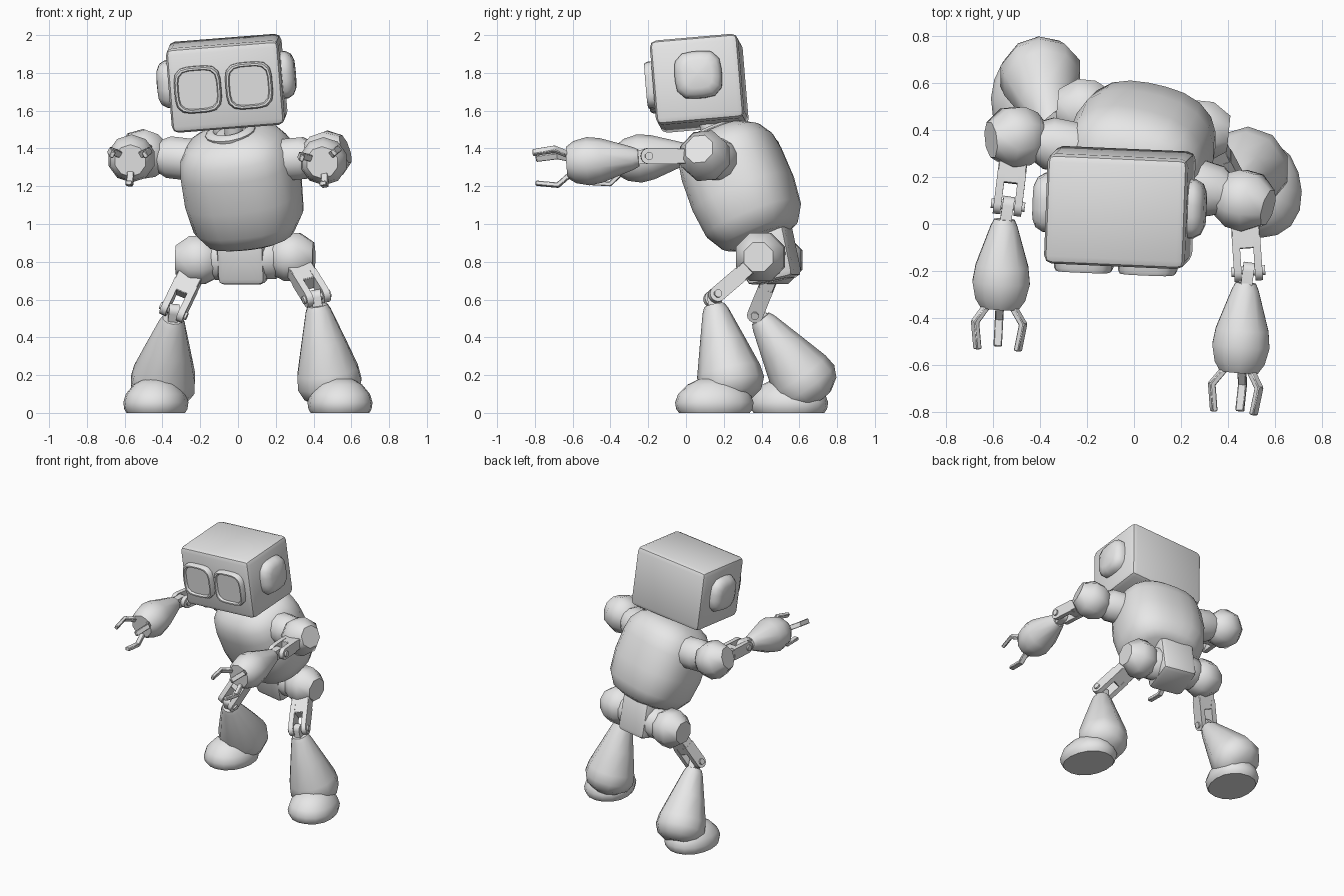
import bpy, bmesh
from math import cos, sin, pi, radians
from mathutils import Vector, Matrix, Euler

cube = bpy.data.objects.get("Cube")
if cube:
    bpy.data.objects.remove(cube, do_unlink=True)

GREY = bpy.data.materials.new("plain grey")
GREY.use_nodes = True
GREY.diffuse_color = (0.8, 0.8, 0.8, 1)
GREY.node_tree.nodes["Principled BSDF"].inputs["Base Color"].default_value = (0.8, 0.8, 0.8, 1)


def finish(name, bm, matrix, angle):
    bmesh.ops.recalc_face_normals(bm, faces=bm.faces)
    me = bpy.data.meshes.new(name)
    bm.to_mesh(me)
    bm.free()
    me.materials.append(GREY)
    me.shade_smooth()
    me.set_sharp_from_angle(angle=radians(angle))
    ob = bpy.data.objects.new(name, me)
    ob.matrix_world = matrix
    bpy.context.collection.objects.link(ob)
    return ob


def frame(a, b):
    """Matrix at a whose z axis points to b and whose x axis stays near world x."""
    a, b = Vector(a), Vector(b)
    z = (b - a).normalized()
    hint = Vector((1, 0, 0)) if abs(z.x) < 0.8 else Vector((0, 1, 0))
    x = (hint - z * hint.dot(z)).normalized()
    m = Matrix((x, z.cross(x), z)).transposed().to_4x4()
    m.translation = a
    return m


def pose(loc, pitch, roll, yaw):
    rot = Euler((radians(pitch), radians(roll), radians(yaw)))
    return Matrix.Translation(loc) @ rot.to_matrix().to_4x4()


def turned(name, profile, matrix, segs=8, sx=1, sy=1, power=2, angle=50):
    """Stacked rings (height, radius) with a round or squarish section."""
    bm = bmesh.new()
    rings = []
    for h, r in profile:
        ring = []
        for i in range(segs):
            t = 2 * pi * (i + 0.5) / segs
            c, s = cos(t), sin(t)
            k = r / (abs(c) ** power + abs(s) ** power) ** (1 / power)
            ring.append(bm.verts.new((k * c * sx, k * s * sy, h)))
        rings.append(ring)
    for lo, hi in zip(rings, rings[1:]):
        for i in range(segs):
            j = (i + 1) % segs
            bm.faces.new((lo[i], lo[j], hi[j], hi[i]))
    bm.faces.new(rings[0])
    bm.faces.new(rings[-1])
    return finish(name, bm, matrix, angle)


def box(name, size, matrix, bevel=0.0, segs=1):
    bm = bmesh.new()
    bmesh.ops.create_cube(bm, size=1, matrix=Matrix.Diagonal((*size, 1)))
    if bevel:
        bmesh.ops.bevel(bm, geom=bm.edges[:], offset=bevel, segments=segs,
                        profile=0.5, affect='EDGES')
    return finish(name, bm, matrix, 40)


def bar(name, a, b, width, depth):
    a, b = Vector(a), Vector(b)
    m = frame(a, b)
    m.translation = (a + b) / 2
    return box(name, (width, depth, (b - a).length), m, 0.004)


def plate(name, a, b, width, thick, offset=0):
    """Flat link from a to b, rounded at b, facing sideways."""
    length, w = (Vector(b) - Vector(a)).length, width / 2
    pts = [(w, 0)] + [(w * cos(i * pi / 8), length + w * sin(i * pi / 8)) for i in range(9)] + [(-w, 0)]
    bm = bmesh.new()
    face = bm.faces.new([bm.verts.new((offset - thick / 2, y, z)) for y, z in pts])
    ext = bmesh.ops.extrude_face_region(bm, geom=[face])
    moved = [v for v in ext["geom"] if isinstance(v, bmesh.types.BMVert)]
    bmesh.ops.translate(bm, verts=moved, vec=(thick, 0, 0))
    return finish(name, bm, frame(a, b), 30)


def joint(name, ball, knee, end, width):
    """Fork from the ball, tongue from the next limb, and a pin through both."""
    ball, knee, end = Vector(ball), Vector(knee), Vector(end)
    bar(name + "_link", ball, ball.lerp(knee, 0.68), width, 0.08)
    for side, k in (("outer", 1), ("inner", -1)):
        plate(f"{name}_fork_{side}", ball.lerp(knee, 0.5), knee, 0.085, width * 0.27, k * width * 0.37)
    plate(name + "_tongue", end, knee, 0.075, width * 0.4)
    side = frame(ball, knee).to_3x3().col[0] * (width / 2 + 0.012)
    turned(name + "_pin", [(0, 0.022), (2 * side.length, 0.022)], frame(knee - side, knee + side))


def ball_joint(name, root, centre, aim, r):
    """Faceted ball with a flat outer cap and a collar reaching to the body."""
    c, aim = Vector(centre), Vector(aim).normalized()
    prof = [(-0.95, 0.4), (-0.7, 0.75), (-0.25, 1), (0.3, 1), (0.85, 0.6)]
    turned(name + "_ball", [(h * r, k * r) for h, k in prof], frame(c, c + aim), angle=46)
    length = (c - Vector(root)).length
    turned(name + "_socket", [(0, r * 0.85), (length * 0.45, r * 0.85), (length * 0.7, r * 0.6), (length, r * 0.5)],
           frame(root, c), 12)


# Head, with raised eye rims and side caps
head = pose((-0.06, 0.07, 1.745), 5, -4.5, -2.5)
box("head", (0.6, 0.47, 0.45), head, 0.035, 2)
RIM = [(-0.03, 1), (0.025, 1), (0.04, 0.94), (0.04, 0.86), (0.022, 0.82), (0.022, 0.02)]
CAP = [(-0.02, 1), (0.02, 1), (0.05, 0.86), (0.065, 0.6), (0.07, 0.05)]
for side, k in (("left", 1), ("right", -1)):
    eye = head @ Matrix.Translation((k * 0.136 - 0.008, -0.235, 0.0)) @ Matrix.Rotation(pi / 2, 4, 'X')
    turned(f"{side}_eye", RIM, eye, 24, 0.124, 0.124, 4, 35)
    ear = head @ Matrix.Translation((k * 0.3, 0.01, 0.02)) @ Matrix.Rotation(k * pi / 2, 4, 'Y')
    turned(f"{side}_ear", CAP, ear, 16, 0.125, 0.125, 3.5, 45)

# Leaning torso, collar and neck
torso = pose((0.02, 0.285, 1.205), 23, -6, -13)
BODY = [(-0.31, 0.1), (-0.31, 0.58), (-0.285, 0.78), (-0.2, 0.96), (-0.05, 1.02), (0.12, 1),
        (0.2, 0.95), (0.265, 0.8), (0.31, 0.52), (0.32, 0.1)]
turned("torso", BODY, torso, 24, 0.305, 0.27, 2.6, 50)
collar = torso @ Matrix.Translation((0, -0.02, 0.29))
turned("collar", [(0, 0.13), (0.03, 0.135), (0.045, 0.12), (0.045, 0.09), (0.02, 0.07)], collar, 16)
turned("neck", [(0, 0.05), (0.1, 0.05)], frame((-0.02, 0.14, 1.46), (-0.03, 0.11, 1.56)), 12)

# Pelvis block, rounded underneath
box("pelvis", (0.26, 0.26, 0.3), pose((0.035, 0.44, 0.845), 12, 0, -12), 0.035, 2)

# Arms
FOREARM = [(0, 0.045), (0.03, 0.06), (0.2, 0.118), (0.27, 0.128), (0.34, 0.112), (0.38, 0.085)]
ARMS = [
    ("left", (0.25, 0.17, 1.34), (0.465, 0.1, 1.36), (0.85, -0.25, 0.3),
     (0.485, -0.2, 1.36), (0.475, -0.25, 1.35), (0.445, -0.63, 1.325), 40),
    ("right", (-0.25, 0.32, 1.34), (-0.5, 0.37, 1.37), (-0.85, -0.1, 0.3),
     (-0.535, 0.08, 1.38), (-0.55, 0.02, 1.375), (-0.57, -0.36, 1.335), 30),
]
for side, root, ball, aim, elbow, start, wrist, turn in ARMS:
    ball_joint(f"{side}_shoulder", root, ball, aim, 0.135)
    joint(f"{side}_elbow", ball, elbow, Vector(start).lerp(Vector(wrist), 0.15), 0.12)
    turned(f"{side}_forearm", FOREARM, frame(start, wrist), 10, angle=46)
    hand = frame(wrist, Vector(wrist) * 2 - Vector(start))
    for n in range(3):
        t = radians(turn + 120 * n)
        spin = hand @ Matrix.Rotation(t, 4, 'Z')
        base, knuckle, tip = [spin @ Vector(p) for p in
                              ((0.06, 0, -0.02), (0.118, 0, 0.055), (0.1, 0, 0.165))]
        for part, a, b in (("base", base, knuckle), ("tip", knuckle, tip)):
            m = spin @ frame((0, 0, 0), spin.to_3x3().inverted() @ (b - a)).to_3x3().to_4x4()
            m.translation = (a + b) / 2
            box(f"{side}_claw_{part}_{n + 1}", (0.024, 0.036, (b - a).length + 0.012), m, 0.004)

# Legs and feet
SHIN = [(0, 0.055), (0.03, 0.07), (0.2, 0.122), (0.36, 0.17), (0.43, 0.178), (0.49, 0.15), (0.53, 0.09)]
FOOT = [(0, 0.9), (0.02, 0.97), (0.055, 1), (0.1, 0.92), (0.15, 0.68), (0.178, 0.4), (0.187, 0.08)]
LEGS = [
    ("left", (0.12, 0.42, 0.82), (0.285, 0.395, 0.825), (1, -0.1, 0.0),
     (0.415, 0.15, 0.615), (0.42, 0.15, 0.57), (0.5, 0.26, 0.06), (0.54, 0.15, 0), 10),
    ("right", (-0.05, 0.47, 0.82), (-0.21, 0.485, 0.81), (-1, 0.1, 0.0),
     (-0.34, 0.375, 0.54), (-0.345, 0.395, 0.5), (-0.41, 0.695, 0.07), (-0.435, 0.545, 0), -10),
]
for side, root, hip, aim, knee, start, ankle, foot, yaw in LEGS:
    ball_joint(f"{side}_hip", root, hip, aim, 0.138)
    joint(f"{side}_knee", hip, knee, Vector(start).lerp(Vector(ankle), 0.15), 0.13)
    turned(f"{side}_shin", SHIN, frame(start, ankle), 10, angle=46)
    turned(f"{side}_foot", FOOT, pose(foot, 0, 0, yaw), 16, 0.17, 0.208, 2.2, 50)
